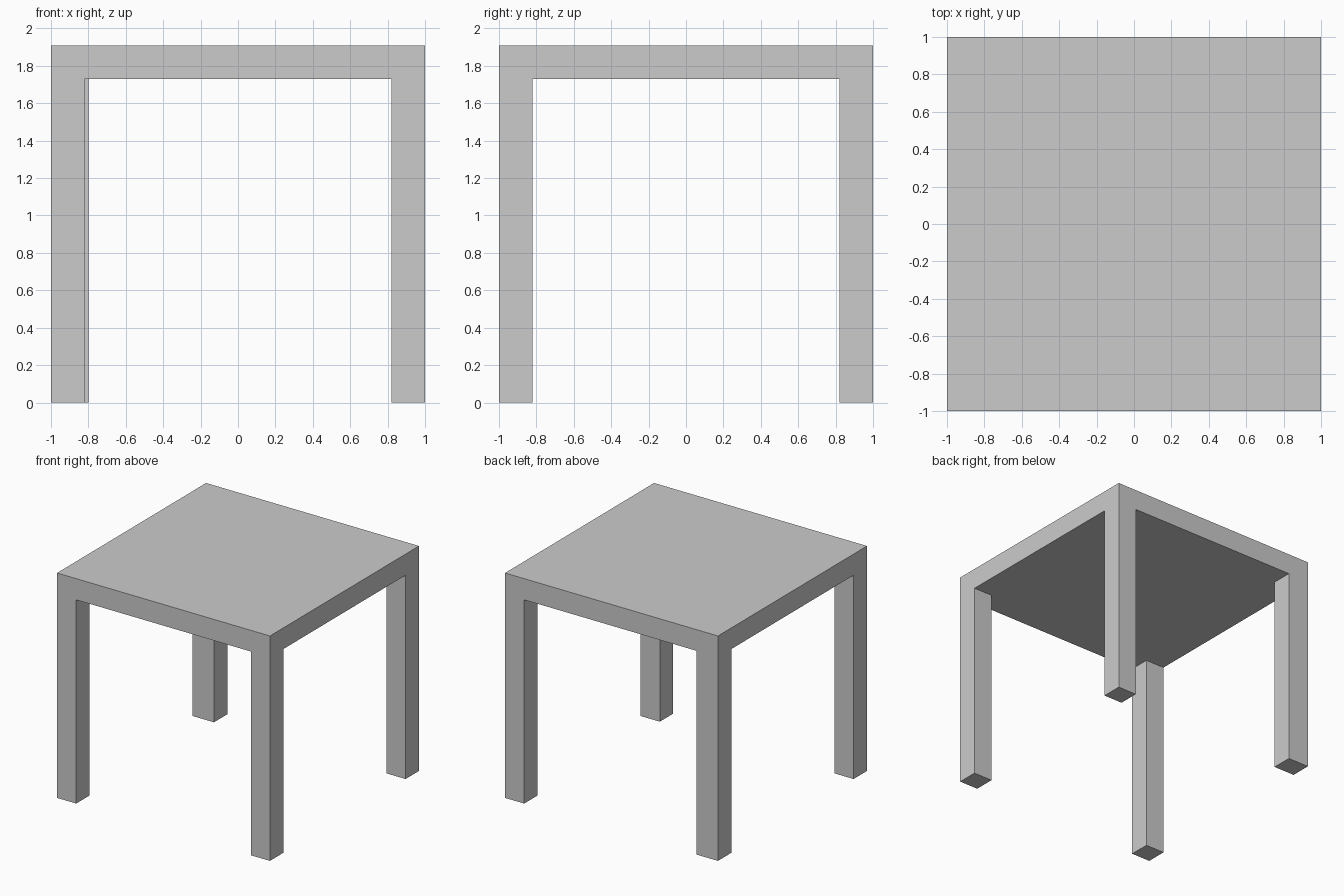
import bpy

if "Cube" in bpy.data.objects:
    bpy.data.objects.remove(bpy.data.objects["Cube"])

HALF = 1.0       # half width of the square top
HEIGHT = 1.91
UNDERSIDE = 1.73
LEG = 0.18
WIDE_LEG = 0.20  # the back left leg is slightly wider in x


def box(name, lo, hi):
    centre = [(a + b) / 2 for a, b in zip(lo, hi)]
    bpy.ops.mesh.primitive_cube_add(size=1, location=centre)
    obj = bpy.context.object
    obj.name = name
    obj.scale = [b - a for a, b in zip(lo, hi)]
    bpy.ops.object.transform_apply(location=False, rotation=False, scale=True)
    return obj


# Solid square top
box("table_top", (-HALF, -HALF, UNDERSIDE), (HALF, HALF, HEIGHT))

# Four corner legs, flush with the outer edges of the top
for y_name, sy in (("front", -1), ("back", 1)):
    for x_name, sx in (("left", -1), ("right", 1)):
        width = WIDE_LEG if (sx, sy) == (-1, 1) else LEG
        xs = sorted((sx * HALF, sx * (HALF - width)))
        ys = sorted((sy * HALF, sy * (HALF - LEG)))
        box(f"{y_name}_{x_name}_leg", (xs[0], ys[0], 0), (xs[1], ys[1], UNDERSIDE))
